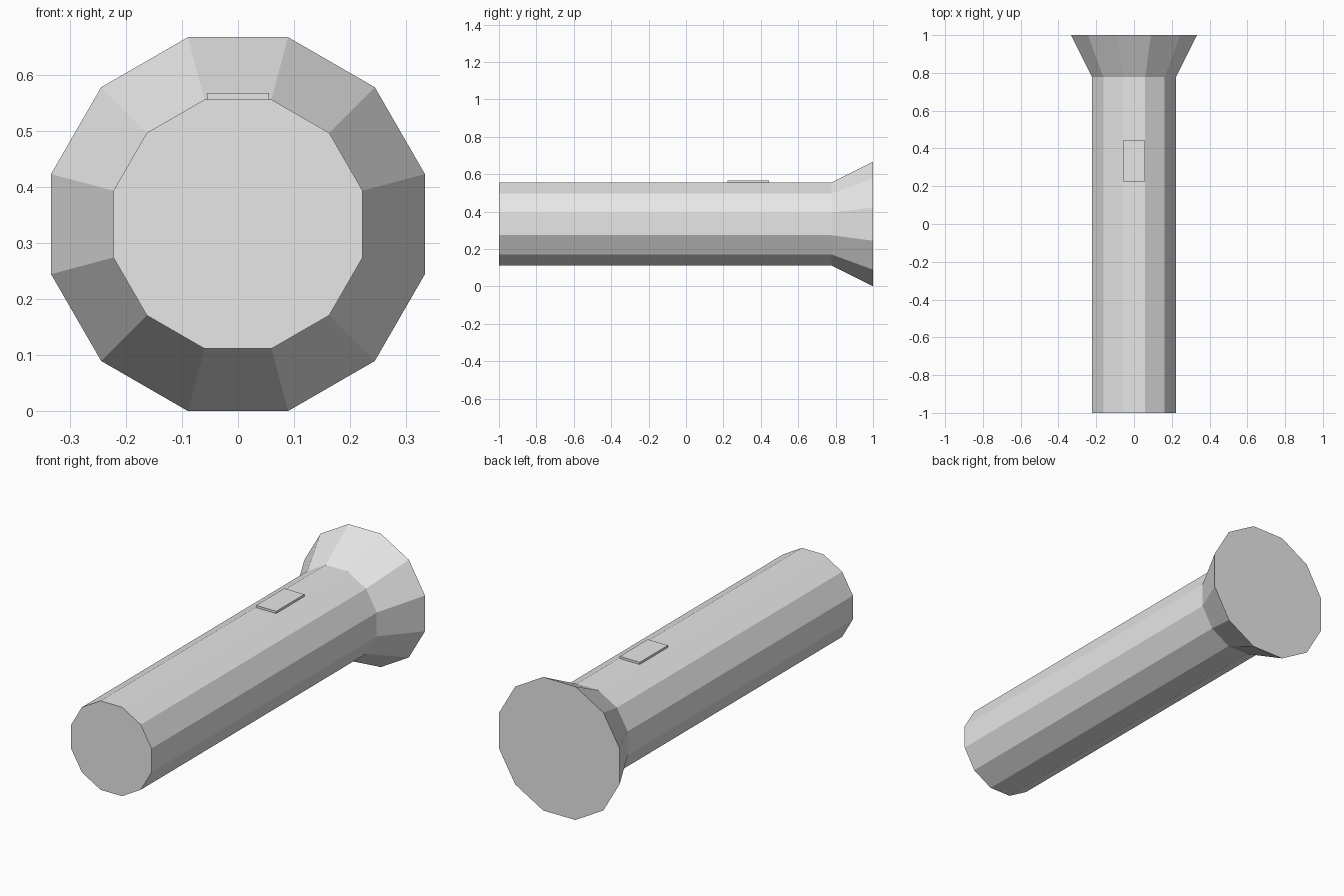
import bpy, bmesh, math

if "Cube" in bpy.data.objects:
    bpy.data.objects.remove(bpy.data.objects["Cube"])

SIDES = 12
AXIS_Z = 0.3333          # height of the torch axis

grey = bpy.data.materials.new("plain grey")
grey.diffuse_color = (0.8, 0.8, 0.8, 1.0)
grey.use_nodes = True
grey.node_tree.nodes["Principled BSDF"].inputs["Base Color"].default_value = grey.diffuse_color


def finish(name, bm):
    bmesh.ops.recalc_face_normals(bm, faces=bm.faces)
    mesh = bpy.data.meshes.new(name)
    bm.to_mesh(mesh)
    bm.free()
    mesh.materials.append(grey)
    obj = bpy.data.objects.new(name, mesh)
    bpy.context.collection.objects.link(obj)
    return obj


def lathe(name, profile):
    """Capped twelve-sided tube along y from (y, distance to flat) pairs."""
    bm = bmesh.new()
    rings = []
    for y, flat in profile:
        r = flat / math.cos(math.pi / SIDES)
        angles = [(i + 0.5) * math.tau / SIDES for i in range(SIDES)]
        rings.append([bm.verts.new((r * math.cos(a), y, AXIS_Z + r * math.sin(a)))
                      for a in angles])
    for a, b in zip(rings, rings[1:]):
        for i in range(SIDES):
            j = (i + 1) % SIDES
            bm.faces.new((a[i], a[j], b[j], b[i]))
    bm.faces.new(rings[0])
    bm.faces.new(rings[-1])
    return finish(name, bm)


def box(name, low, high):
    bm = bmesh.new()
    bmesh.ops.create_cube(bm, size=1)
    for v in bm.verts:
        v.co = [(l + h) / 2 + c * (h - l) for l, h, c in zip(low, high, v.co)]
    return finish(name, bm)


# Handle flaring into the lamp head, closed by a flat lens
lathe("handle_and_head", [(-1.0, 0.2222), (0.7778, 0.2222), (1.0, 0.3333)])

# Slide switch on top of the handle
box("switch", (-0.0555, 0.2222, 0.545), (0.0555, 0.4444, 0.5667))
